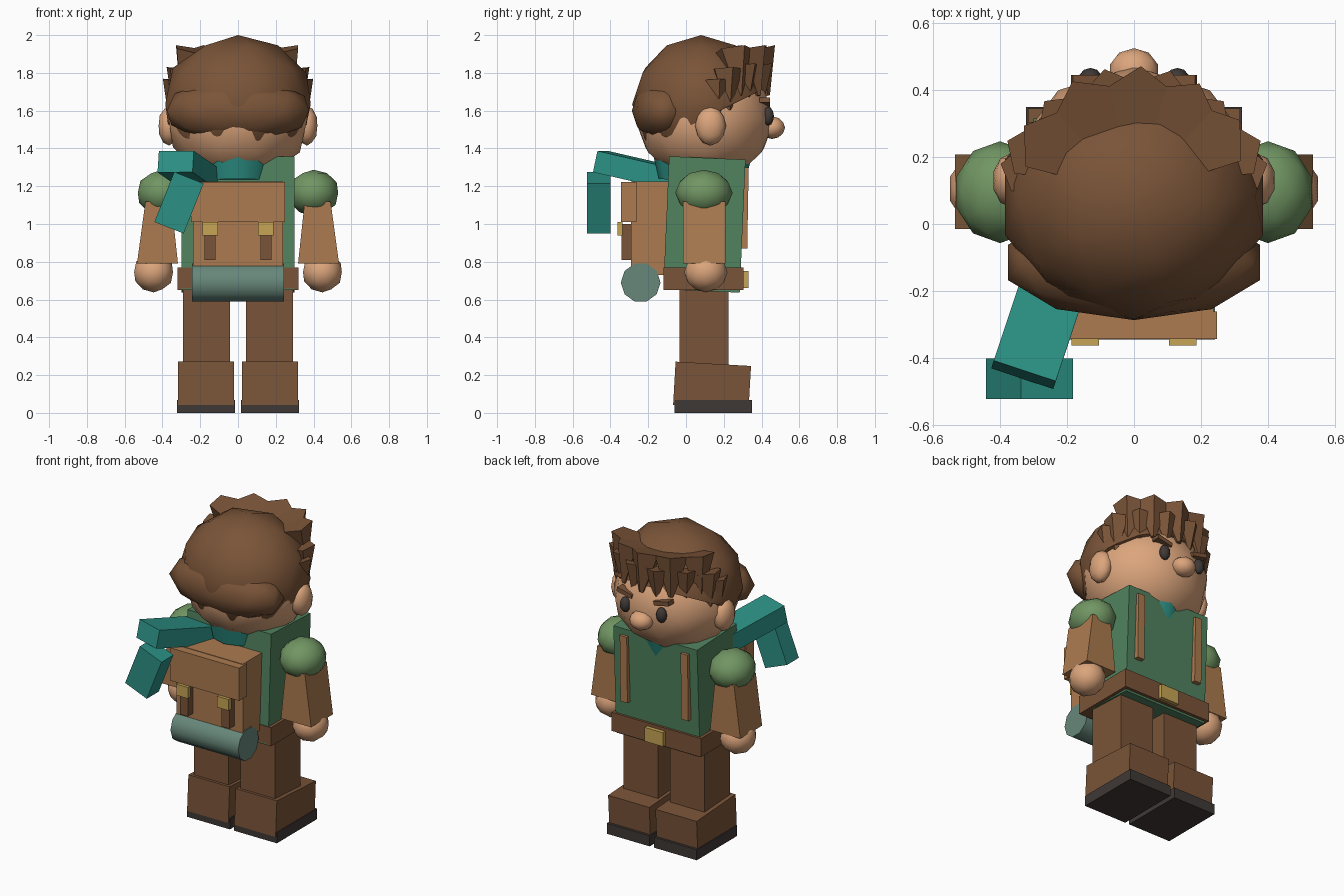
import bpy
import bmesh
from math import radians, sin, cos, pi
from mathutils import Vector, Matrix

if "Cube" in bpy.data.objects:
    bpy.data.objects.remove(bpy.data.objects["Cube"], do_unlink=True)


def material(name, hex_code):
    def linear(c):
        return c / 12.92 if c < 0.04 else ((c + 0.055) / 1.055) ** 2.4
    rgb = [linear(int(hex_code[i:i + 2], 16) / 255) for i in (0, 2, 4)]
    m = bpy.data.materials.new(name)
    m.use_nodes = True
    m.diffuse_color = (*rgb, 1)
    bsdf = m.node_tree.nodes["Principled BSDF"]
    bsdf.inputs["Base Color"].default_value = (*rgb, 1)
    bsdf.inputs["Roughness"].default_value = 0.9
    return m


BROWN = material("brown", "7A5438")
TAN = material("tan leather", "AC7B50")
SKIN = material("skin", "DCA57C")
TEAL = material("teal cloth", "2C9185")
GREEN = material("tunic green", "51835F")
SAGE = material("shoulder green", "719663")
ROLL = material("bedroll green", "67877A")
GOLD = material("brass", "C6A555")
DARK = material("charcoal", "3F3936")


def finish(name, bm, mat, smooth=False):
    me = bpy.data.meshes.new(name)
    bmesh.ops.recalc_face_normals(bm, faces=bm.faces)
    bm.to_mesh(me)
    bm.free()
    me.materials.append(mat)
    ob = bpy.data.objects.new(name, me)
    bpy.context.collection.objects.link(ob)
    if smooth:
        bpy.ops.object.select_all(action="DESELECT")
        ob.select_set(True)
        bpy.context.view_layer.objects.active = ob
        bpy.ops.object.shade_smooth_by_angle(angle=radians(50))
    return ob


def box(name, mat, x, y, z, tilt=0, roll=0):
    """Box from (min, max) ranges, tilted about x and rolled about y."""
    bm = bmesh.new()
    ranges = (x, y, z)
    centre = Vector([(a + b) / 2 for a, b in ranges])
    size = [b - a for a, b in ranges]
    rot = Matrix.Rotation(radians(tilt), 4, "X") @ Matrix.Rotation(radians(roll), 4, "Y")
    bmesh.ops.create_cube(bm, size=1, matrix=Matrix.Translation(centre) @ rot @ Matrix.Diagonal((*size, 1)))
    return finish(name, bm, mat)


def beam(name, mat, start, end, side, width, thick):
    """Box running from start to end, with its width along side."""
    a, b = Vector(start), Vector(end)
    d = (b - a).normalized()
    s = Vector(side)
    s = (s - d * s.dot(d)).normalized()
    n = d.cross(s)
    m = Matrix((d * (b - a).length, s * width, n * thick)).transposed().to_4x4()
    bm = bmesh.new()
    bmesh.ops.create_cube(bm, size=1, matrix=Matrix.Translation((a + b) / 2) @ m)
    return finish(name, bm, mat)


def ball(name, mat, centre, radii, clip=None):
    """Low-poly ellipsoid, optionally cut off below a plane (point, normal)."""
    bm = bmesh.new()
    bmesh.ops.create_icosphere(bm, subdivisions=2, radius=1,
                               matrix=Matrix.Translation(centre) @ Matrix.Diagonal((*radii, 1)))
    if clip:
        cut = bmesh.ops.bisect_plane(bm, geom=bm.verts[:] + bm.edges[:] + bm.faces[:],
                                     plane_co=clip[0], plane_no=clip[1], clear_inner=True)
        edges = [e for e in cut["geom_cut"] if isinstance(e, bmesh.types.BMEdge)]
        bmesh.ops.holes_fill(bm, edges=edges)
    return finish(name, bm, mat, True)


def frustum(name, mat, matrix, low, high, depth, sides, smooth=False):
    bm = bmesh.new()
    bmesh.ops.create_cone(bm, cap_ends=True, segments=sides, radius1=low, radius2=high,
                          depth=depth, matrix=matrix)
    return finish(name, bm, mat, smooth)


def span(s, a, b):
    """Range a..b mirrored to side s."""
    return tuple(sorted((s * a, s * b)))


# Tunic, belt and buckle
box("tunic", GREEN, (-0.3, 0.3), (-0.105, 0.3), (0.645, 1.35), tilt=-2.5)
box("belt", BROWN, (-0.32, 0.32), (-0.12, 0.305), (0.65, 0.77))
box("belt_buckle", GOLD, (-0.065, 0.065), (0.29, 0.33), (0.66, 0.75))

# Limbs, boots and paired gear
for s, side in ((1, "left"), (-1, "right")):
    box(side + "_leg", BROWN, span(s, 0.043, 0.29), (-0.035, 0.225), (0.2, 0.7))
    box(side + "_boot", BROWN, span(s, 0.022, 0.317), (-0.062, 0.338), (0.03, 0.26), tilt=-3.3)
    box(side + "_sole", DARK, span(s, 0.015, 0.322), (-0.062, 0.35), (0, 0.068))

    # Sleeve widens towards the wrist
    sleeve = box(side + "_sleeve", TAN, span(s, 0.318, 0.535), (-0.015, 0.208), (0.79, 1.12))
    for v in sleeve.data.vertices:
        if v.co.z > 1:
            v.co.x += s * (0.035 if abs(v.co.x) < 0.4 else -0.045)
    ball(side + "_shoulder", SAGE, (s * 0.4, 0.095, 1.165), (0.137, 0.152, 0.122))
    ball(side + "_hand", SKIN, (s * 0.447, 0.105, 0.745), (0.108, 0.115, 0.107))

    box(side + "_chest_strap", TAN, span(s, 0.193, 0.243), (0.28, 0.328), (0.87, 1.3), tilt=-1)
    box(side + "_pack_strap", BROWN, span(s, 0.12, 0.178), (-0.342, -0.28), (0.81, 1.0))
    box(side + "_pack_buckle", GOLD, span(s, 0.105, 0.187), (-0.363, -0.335), (0.938, 1.01))

# Backpack and bedroll
box("backpack", TAN, (-0.238, 0.238), (-0.29, -0.09), (0.73, 1.225))
box("backpack_flap", TAN, (-0.248, 0.248), (-0.343, -0.262), (1.01, 1.222))
frustum("bedroll", ROLL, Matrix.Translation((0, -0.24, 0.69)) @ Matrix.Rotation(pi / 2, 4, "Y"),
        0.105, 0.105, 0.485, 10, True)

# Scarf with a two-part tail
frustum("scarf", TEAL, Matrix.Translation((0, 0.085, 1.305)) @ Matrix.Rotation(radians(-2), 4, "X")
        @ Matrix.Diagonal((1, 1.2, 1, 1)), 0.19, 0.222, 0.15, 12, True)
beam("scarf_tail_upper", TEAL, (-0.2, -0.06, 1.24), (-0.33, -0.45, 1.33), (1, -0.3, 0), 0.195, 0.115)
beam("scarf_tail_lower", TEAL, (-0.26, -0.462, 1.245), (-0.365, -0.462, 0.98), (1, 0, 0), 0.167, 0.122)

# Head and face
ball("head", SKIN, (0, 0.1, 1.555), (0.385, 0.37, 0.335))
ball("nose", SKIN, (0, 0.455, 1.51), (0.075, 0.07, 0.06))
for s, side in ((1, "left"), (-1, "right")):
    ball(side + "_ear", SKIN, (s * 0.365, 0.13, 1.52), (0.058, 0.082, 0.105))
    ball(side + "_eye", DARK, (s * 0.13, 0.436, 1.57), (0.034, 0.03, 0.05))
    box(side + "_brow", BROWN, span(s, 0.078, 0.186), (0.39, 0.445), (1.633, 1.66), roll=-s * 12)

# Hair: cap cut along a sloping hairline, and a fuller mass behind
ball("hair_cap", BROWN, (0, 0.08, 1.635), (0.405, 0.365, 0.365),
     clip=((0, 0.4, 1.71), (0, -0.5, 1)))
ball("hair_back", BROWN, (0, -0.115, 1.6), (0.395, 0.172, 0.172))


def tuft(name, angle, reach, z, radius, depth, lean):
    """Five-sided spike with its point down, placed around the brow."""
    a = radians(angle)
    place = Matrix.Translation((sin(a) * reach, 0.08 + cos(a) * reach, z))
    turn = Matrix.Rotation(-a, 4, "Z") @ Matrix.Rotation(radians(lean), 4, "X")
    frustum(name, BROWN, place @ turn, 0.015, radius, depth, 5)


for i, angle in enumerate((-57, -28, 3, 30, 54)):
    tuft("fringe_%d" % (i + 1), angle, 0.32, 1.8, 0.105, 0.25, 14)
for i, angle in enumerate((-43, -13, 16, 43)):
    tuft("under_fringe_%d" % (i + 1), angle, 0.325, 1.755, 0.08, 0.17, 8)
for s, side in ((1, "left"), (-1, "right")):
    tuft(side + "_sideburn", s * 76, 0.35, 1.66, 0.075, 0.2, 8)
    tuft(side + "_temple", s * 66, 0.345, 1.71, 0.085, 0.22, 8)
